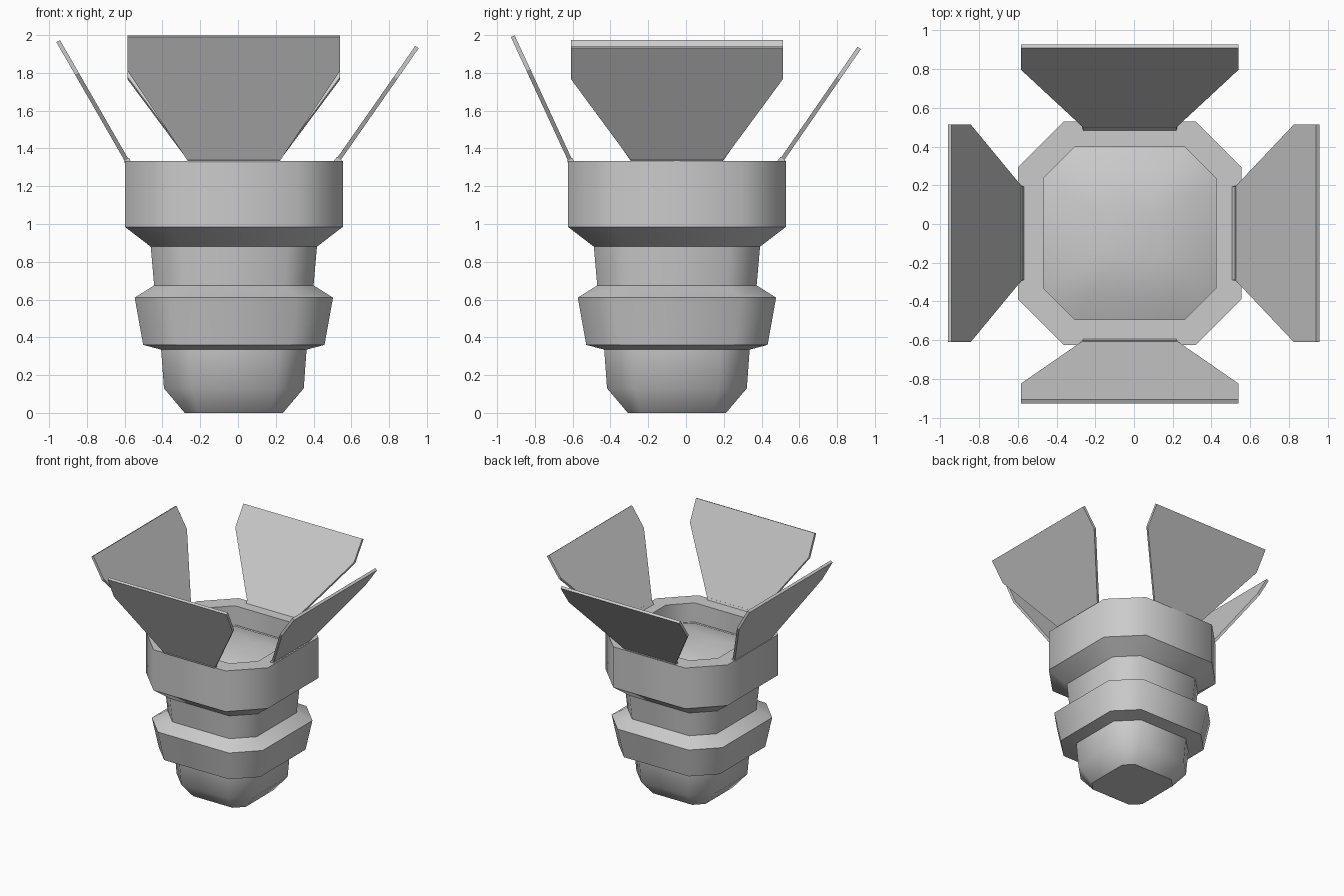
import bpy, bmesh, math
from mathutils import Vector

if "Cube" in bpy.data.objects:
    bpy.data.objects.remove(bpy.data.objects["Cube"])

CX, CY = -0.022, -0.048  # axis of the lamp body


def finish(name, bm):
    bmesh.ops.recalc_face_normals(bm, faces=bm.faces)
    me = bpy.data.meshes.new(name)
    bm.to_mesh(me)
    bm.free()
    ob = bpy.data.objects.new(name, me)
    bpy.context.collection.objects.link(ob)
    return ob


def smooth(ob, deg):
    bpy.ops.object.select_all(action='DESELECT')
    bpy.context.view_layer.objects.active = ob
    ob.select_set(True)
    bpy.ops.object.shade_smooth_by_angle(angle=math.radians(deg))


def loft(name, profile, cap_start=False, cap_end=False):
    """Stack chamfered squares; each profile entry is (half width, flat ratio, z)."""
    bm = bmesh.new()
    rings = []
    for h, k, z in profile:
        f = h * k
        pts = [(h, -f), (h, f), (f, h), (-f, h), (-h, f), (-h, -f), (-f, -h), (f, -h)]
        rings.append([bm.verts.new((CX + x, CY + y, z)) for x, y in pts])
    for a, b in zip(rings, rings[1:]):
        for i in range(8):
            j = (i + 1) % 8
            bm.faces.new((a[i], a[j], b[j], b[i]))
    if cap_start:
        bm.faces.new(rings[0])
    if cap_end:
        bm.faces.new(rings[-1])
    ob = finish(name, bm)
    smooth(ob, 46)
    return ob


# Stepped housing with a recessed mouth
loft("lamp_housing", [
    (0.26, 0.72, 0.0), (0.37, 0.60, 0.13), (0.385, 0.60, 0.335),
    (0.48, 0.64, 0.36), (0.525, 0.64, 0.61), (0.422, 0.64, 0.675),
    (0.44, 0.64, 0.88), (0.577, 0.59, 0.985), (0.577, 0.59, 1.333),
    (0.445, 0.64, 1.333), (0.445, 0.64, 1.17)], cap_start=True)

# Domed lens inside the mouth
loft("lens", [(0.445, 0.64, 1.17), (0.33, 0.64, 1.225), (0.16, 0.6, 1.26)], cap_end=True)


def prism(name, outline, base, up, side, normal, thick):
    """Extrude an outline given as (across, along) in the door's own plane."""
    bm = bmesh.new()
    layers = [[bm.verts.new(base + side * u + up * v + normal * s * thick / 2)
               for u, v in outline] for s in (-1, 1)]
    bm.faces.new(layers[0])
    bm.faces.new(layers[1])
    n = len(outline)
    for i in range(n):
        j = (i + 1) % n
        bm.faces.new((layers[0][i], layers[0][j], layers[1][j], layers[1][i]))
    return finish(name, bm)


# Four flared doors: outward direction, base (offset, z), tip (offset, z)
doors = {
    "left": ((-1, 0, 0), (0.585, 1.33), (0.952, 1.968)),
    "right": ((1, 0, 0), (0.528, 1.335), (0.948, 1.937)),
    "front": ((0, -1, 0), (0.610, 1.33), (0.917, 1.994)),
    "back": ((0, 1, 0), (0.505, 1.335), (0.917, 1.932)),
}
for side_name, (d, b, t) in doors.items():
    out, z = Vector(d), Vector((0, 0, 1))
    side = z.cross(out)
    mid = Vector((CX * abs(d[1]), CY * abs(d[0]), 0))
    base = mid + out * b[0] + z * b[1]
    vec = out * (t[0] - b[0]) + z * (t[1] - b[1])
    L, up = vec.length, vec.normalized()
    normal = side.cross(up)
    half = [(0.245, -0.012), (0.245, 0.012), (0.562, L * 0.73), (0.562, L)]
    outline = half + [(-u, v) for u, v in reversed(half)]
    prism(side_name + "_door", outline, base, up, side, normal, 0.022)
    # Hinge strip along the foot of the door
    strip = [(0.242, -0.018), (0.242, 0.014), (-0.242, 0.014), (-0.242, -0.018)]
    prism(side_name + "_hinge", strip, base, up, side, normal, 0.032)
